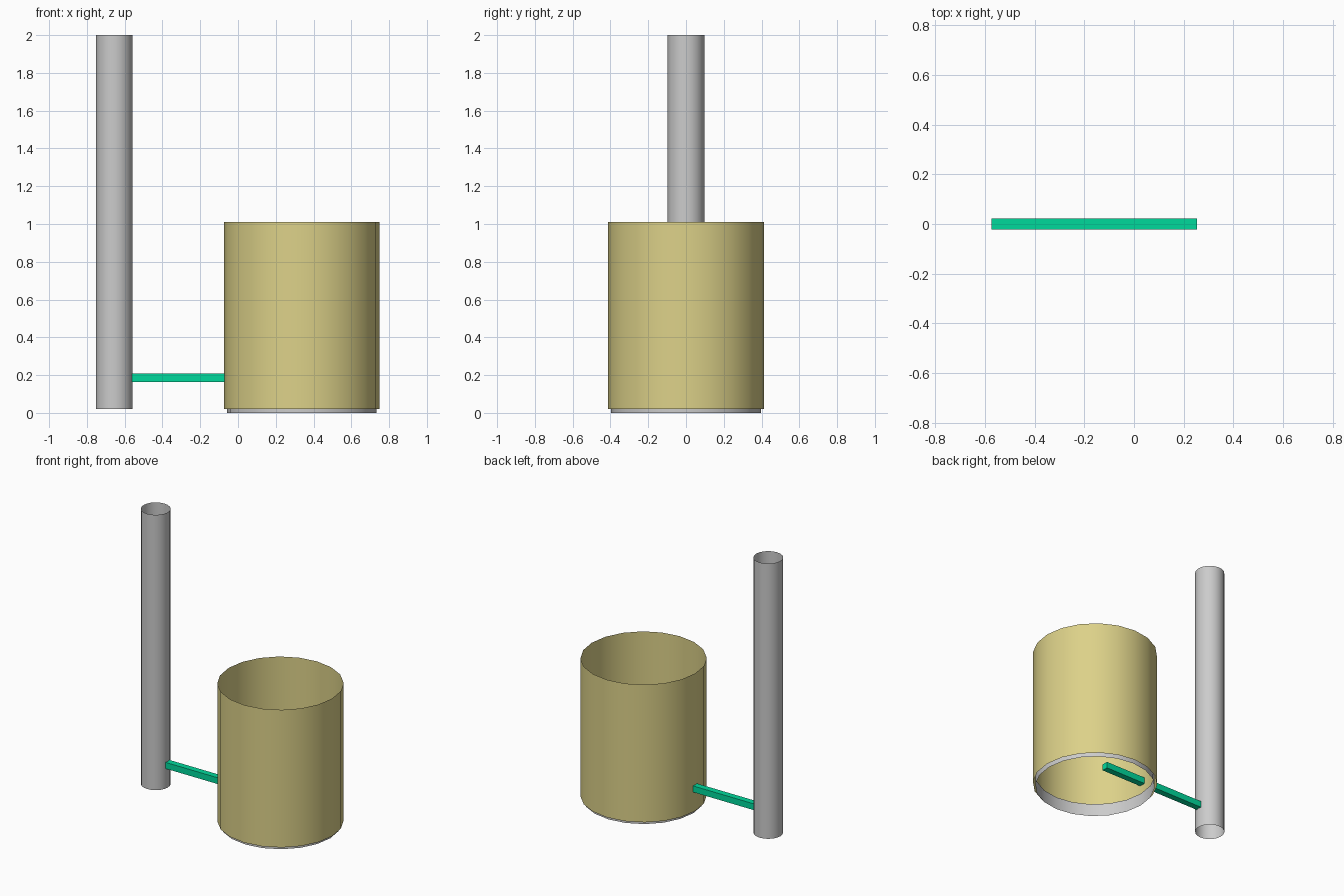
import bpy

if "Cube" in bpy.data.objects:
    bpy.data.objects.remove(bpy.data.objects["Cube"])

SIDES = 20


def material(name, rgb):
    mat = bpy.data.materials.new(name)
    mat.diffuse_color = (*rgb, 1)
    mat.use_nodes = True
    mat.node_tree.nodes["Principled BSDF"].inputs["Base Color"].default_value = mat.diffuse_color
    return mat


def open_tube(name, x, radius, z0, z1, mat=None):
    """Thin-walled cylinder open at both ends."""
    bpy.ops.mesh.primitive_cylinder_add(
        vertices=SIDES, radius=radius, depth=z1 - z0,
        end_fill_type='NOTHING', location=(x, 0, (z0 + z1) / 2))
    ob = bpy.context.object
    ob.name = name
    bpy.ops.object.shade_smooth_by_angle()
    if mat:
        ob.data.materials.append(mat)
    return ob


yellow = material("drum_yellow", (0.72, 0.64, 0.25))
green = material("bar_green", (0.0, 0.69, 0.33))

# Tall post
open_tube("post", -0.655, 0.097, 0.02, 2.0)

# Drum with a slim liner ring showing beneath it
open_tube("drum", 0.338, 0.412, 0.02, 1.01, yellow)
open_tube("base_ring", 0.338, 0.396, 0.0, 0.09)

# Connecting bar from the post to inside the drum
bpy.ops.mesh.primitive_cube_add(size=1, location=(-0.16, 0, 0.186))
bar = bpy.context.object
bar.name = "connecting_bar"
bar.scale = (0.825, 0.045, 0.045)
bpy.ops.object.transform_apply(location=False, rotation=False, scale=True)
bar.data.materials.append(green)
